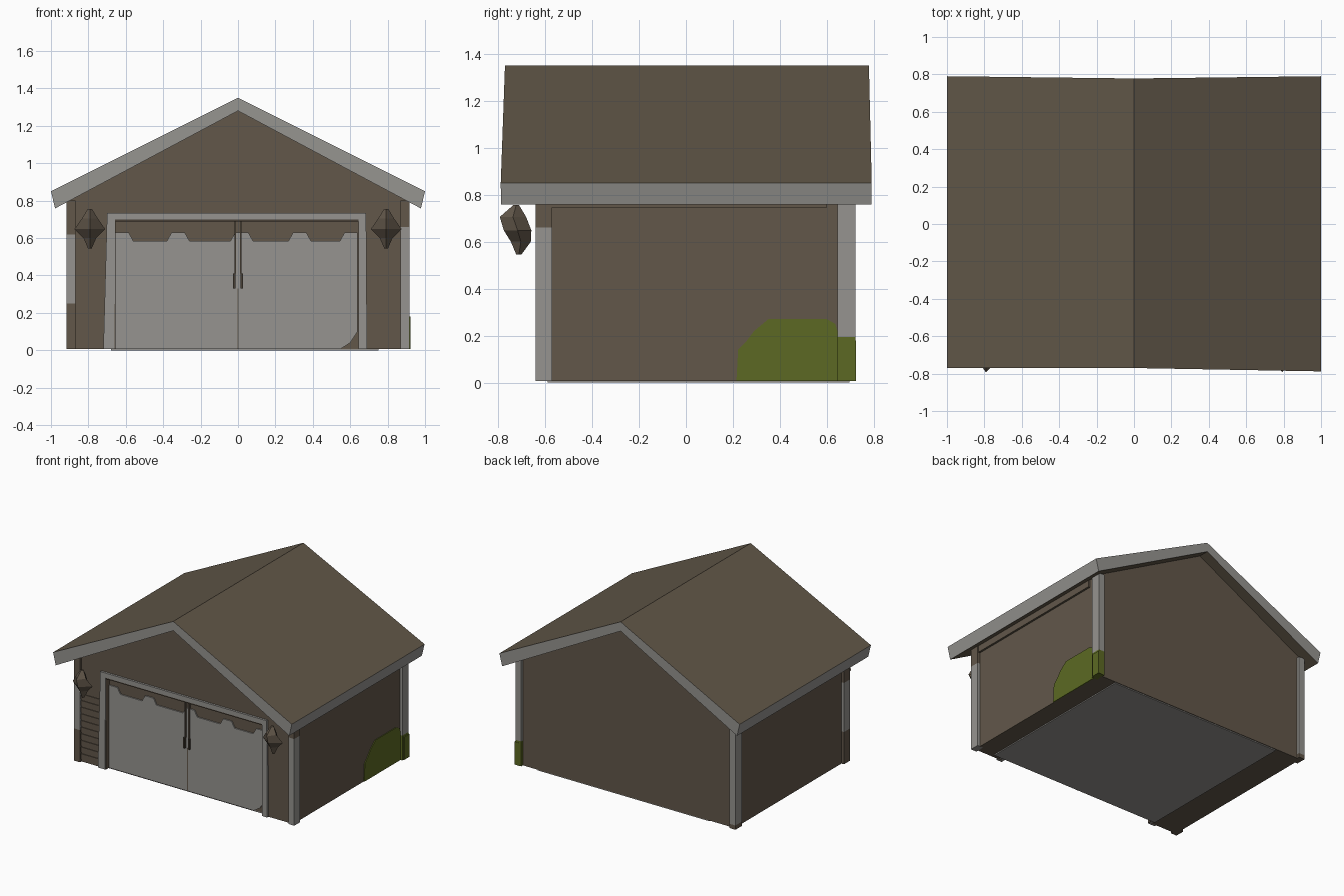
import bpy, bmesh, math

if "Cube" in bpy.data.objects:
    bpy.data.objects.remove(bpy.data.objects["Cube"])


def mat(name, r, g, b):
    m = bpy.data.materials.new(name)
    m.diffuse_color = [((c / 255 + 0.055) / 1.055) ** 2.4 for c in (r, g, b)] + [1]
    m.use_nodes = True
    m.node_tree.nodes["Principled BSDF"].inputs["Base Color"].default_value = m.diffuse_color
    return m


ROOF = mat("roof_brown", 97, 87, 72)
WALL = mat("wall_brown", 98, 87, 74)
GREY = mat("trim_grey", 150, 148, 144)
GREEN = mat("moss_green", 92, 105, 35)
DARK = mat("dark_brown", 72, 64, 54)


def finish(name, bm, mats):
    bmesh.ops.recalc_face_normals(bm, faces=bm.faces)
    me = bpy.data.meshes.new(name)
    bm.to_mesh(me)
    bm.free()
    for m in mats:
        me.materials.append(m)
    ob = bpy.data.objects.new(name, me)
    bpy.context.collection.objects.link(ob)
    return ob


def prism(name, pts, a, b, m, axis="y"):
    """Extrude a 2D outline (x,z), (y,z) or (x,y) from a to b along the axis."""
    place = {"y": lambda p, t: (p[0], t, p[1]),
             "x": lambda p, t: (t, p[0], p[1]),
             "z": lambda p, t: (p[0], p[1], t)}[axis]
    bm = bmesh.new()
    lo = [bm.verts.new(place(p, a)) for p in pts]
    hi = [bm.verts.new(place(p, b)) for p in pts]
    bm.faces.new(lo)
    bm.faces.new(hi)
    n = len(pts)
    for i in range(n):
        j = (i + 1) % n
        bm.faces.new((lo[i], lo[j], hi[j], hi[i]))
    return finish(name, bm, [m])


def box(name, x0, x1, y0, y1, z0, z1, m):
    return prism(name, [(x0, z0), (x1, z0), (x1, z1), (x0, z1)], y0, y1, m)


B = 0.008  # wall base height

# Main house body with gable
prism("house_body", [(-.895, B), (.895, B), (.895, .81), (0, 1.29), (-.895, .81)],
      -.59, .70, WALL)

# Front wall layer with the door opening cut out
prism("front_wall", [(-.895, B), (-.675, B), (-.675, .71), (.66, .71), (.66, B), (.895, B),
                     (.895, .81), (0, 1.29), (-.895, .81)], -.622, -.59, WALL)

# Roof: brown slopes and soffit, grey bargeboards and eave edges
roof = prism("roof", [(0, 1.35), (1, .85), (.978, .758), (0, 1.28), (-.978, .758), (-1, .85)],
             -.77, .778, ROOF)
roof.data.materials.append(GREY)
for p in roof.data.polygons:
    p.material_index = 0 if abs(p.normal.z) > .4 else 1
for v in roof.data.vertices:
    v.co.y += -.018 * max(0, v.co.x) if v.co.y < 0 else .012 * abs(v.co.x)

# Strips under the eaves
for s, side in ((-1, "left"), (1, "right")):
    x0, x1 = sorted((s * .88, s * .91))
    box(side + "_eave_strip", x0, x1, -.57, .60, .745, .80, WALL)

# Corner posts, painted in height bands
posts = [("front_right_post", 1, -.64, -.57, [(B, .66, GREY), (.66, .80, WALL)]),
         ("front_left_post", -1, -.64, -.57, [(B, .25, WALL), (.25, .62, GREY), (.62, .80, WALL)]),
         ("back_right_post", 1, .645, .72, [(B, .195, GREEN), (.195, .80, GREY)]),
         ("back_left_post", -1, .645, .72, [(B, .04, WALL), (.04, .80, GREY)])]
for name, s, y0, y1, bands in posts:
    for i, (z0, z1, m) in enumerate(bands):
        x0, x1 = sorted((s * .868, s * .916))
        box(f"{name}_{i}", x0, x1, y0, y1, z0, z1, m)

# Moss patch on the right wall
prism("moss_patch", [(.215, B), (.222, .14), (.26, .18), (.29, .22), (.35, .27), (.60, .27),
                     (.635, .25), (.65, .20), (.65, B)], .89, .901, GREEN, "x")
box("moss_corner", .88, .922, .66, .722, B, .18, GREEN)

# Garage door with wavy painted top edge
top = []
for c in (-.62, -.32, .02, .33, .605):
    top += [(c - .06, .585), (c - .035, .63), (c + .035, .63), (c + .06, .585)]
top = [(max(-.66, min(.64, x)), z) for x, z in top]
top[0] = (-.66, .60)
top[-1] = (.64, .60)
prism("garage_door", [(-.66, B), (.55, B), (.60, .04), (.64, .10)] + top[::-1],
      -.599, -.589, GREY)

# Door frame
prism("door_frame", [(-.72, B), (-.66, B), (-.657, .70), (.645, .70), (.645, B), (.69, B),
                     (.685, .735), (-.70, .735)], -.638, -.592, GREY)
box("frame_lining", -.657, .645, -.632, -.592, .688, .702, DARK)
box("frame_lining_left", -.664, -.655, -.632, -.592, B, .70, WALL)

# Door meeting strip and handles
box("door_seam", -.004, .004, -.603, -.595, B, .33, WALL)
for s, side in ((-1, "left"), (1, "right")):
    x0, x1 = sorted((s * .014, s * .026))
    box(side + "_door_handle", x0, x1, -.615, -.595, .33, .41, DARK)
    x0, x1 = sorted((s * .010, s * .020))
    box(side + "_door_strip", x0, x1, -.608, -.595, .41, .69, WALL)

# Siding boards on the lower left of the front
for i in range(10):
    z = .03 + i * .05
    box(f"siding_board_{i}", -.868, -.72, -.627, -.618, z, z + .038, WALL)

# Wall lamps: faceted diamond bodies
RINGS = [(.755, .012, -.735, -.71), (.705, .042, -.792, -.68), (.648, .082, -.775, -.658),
         (.60, .034, -.745, -.66), (.545, .010, -.722, -.70)]
for s, side in ((-1, "left"), (1, "right")):
    bm = bmesh.new()
    loops = []
    for z, w, yf, yb in RINGS:
        cx, cy = s * .792, (yf + yb) / 2
        loops.append([bm.verts.new(q) for q in ((cx - w, cy, z), (cx, yf, z),
                                                (cx + w, cy, z), (cx, yb, z))])
    for a, b in zip(loops, loops[1:]):
        for i in range(4):
            j = (i + 1) % 4
            bm.faces.new((a[i], a[j], b[j], b[i]))
    bm.faces.new(loops[0])
    bm.faces.new(loops[-1])
    finish(side + "_wall_lamp", bm, [WALL])

# Grey floor slab seen from below
box("floor_slab", -.68, .75, -.59, .695, 0, .009, GREY)
